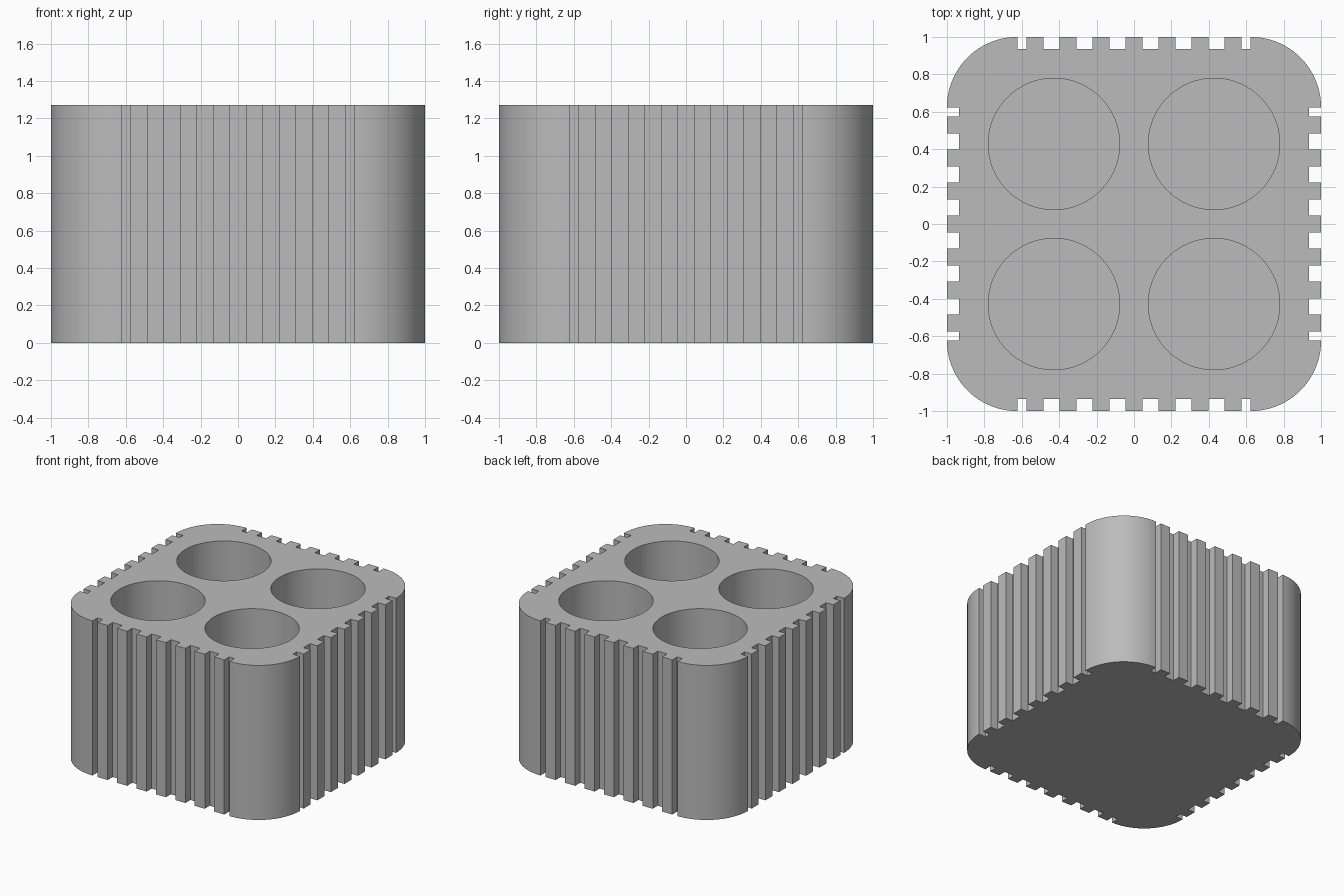
import bpy, bmesh, math
from mathutils import Matrix, Vector

HEIGHT = 1.27
RADIUS = 0.375         # rounded corners
GROOVE = 0.065         # groove depth
HOLE_RADIUS = 0.351
HOLE_OFFSET = 0.428
FLOOR = 0.1            # thickness under the wells

cube = bpy.data.objects.get("Cube")
if cube:
    bpy.data.objects.remove(cube, do_unlink=True)

grey = bpy.data.materials.new("plain grey")
grey.use_nodes = True
colour = (0.5, 0.5, 0.5, 1)
grey.diffuse_color = colour
grey.node_tree.nodes["Principled BSDF"].inputs["Base Color"].default_value = colour


def make_object(name, bm):
    bmesh.ops.recalc_face_normals(bm, faces=bm.faces)
    mesh = bpy.data.meshes.new(name)
    bm.to_mesh(mesh)
    bm.free()
    mesh.materials.append(grey)
    obj = bpy.data.objects.new(name, mesh)
    bpy.context.collection.objects.link(obj)
    return obj


# One side of the outline: grooves along the front, then a rounded corner
half = [(0.045, 0.13), (0.222, 0.307), (0.398, 0.484), (0.575, 0.623)]
grooves = [(-b, -a) for a, b in reversed(half)] + half
side = []
for a, b in grooves:
    side += [(a, -1), (a, GROOVE - 1), (b, GROOVE - 1), (b, -1)]
centre = 1 - RADIUS
for i in range(33):
    t = math.radians(-90 + 90 * i / 32)
    side.append((centre + RADIUS * math.cos(t), -centre + RADIUS * math.sin(t)))

# Grooved block, the side repeated four times around and pulled up
bm = bmesh.new()
verts = []
for quarter in range(4):
    turn = Matrix.Rotation(quarter * math.pi / 2, 3, 'Z')
    # the last corner point doubles as the start of the next side
    verts += [bm.verts.new(turn @ Vector((x, y, 0))) for x, y in side]
base = bm.faces.new(verts)
top = bmesh.ops.extrude_face_region(bm, geom=[base])["geom"]
bmesh.ops.translate(bm, vec=(0, 0, HEIGHT),
                    verts=[v for v in top if isinstance(v, bmesh.types.BMVert)])
block = make_object("grooved_block", bm)

# Four round wells cut from the top
bm = bmesh.new()
for sx in (-1, 1):
    for sy in (-1, 1):
        depth = HEIGHT - FLOOR + 0.2
        bmesh.ops.create_cone(
            bm, cap_ends=True, segments=96, radius1=HOLE_RADIUS,
            radius2=HOLE_RADIUS, depth=depth,
            matrix=Matrix.Translation((sx * HOLE_OFFSET, sy * HOLE_OFFSET, FLOOR + depth / 2)))
cutter = make_object("well_cutter", bm)
cutter.hide_render = True
cutter.hide_set(True)

cut = block.modifiers.new("wells", 'BOOLEAN')
cut.operation = 'DIFFERENCE'
cut.solver = 'EXACT'
cut.object = cutter
bpy.context.view_layer.objects.active = block
block.select_set(True)
bpy.ops.object.modifier_apply(modifier=cut.name)
bpy.data.objects.remove(cutter, do_unlink=True)
bpy.ops.object.shade_smooth_by_angle(angle=math.radians(30))
